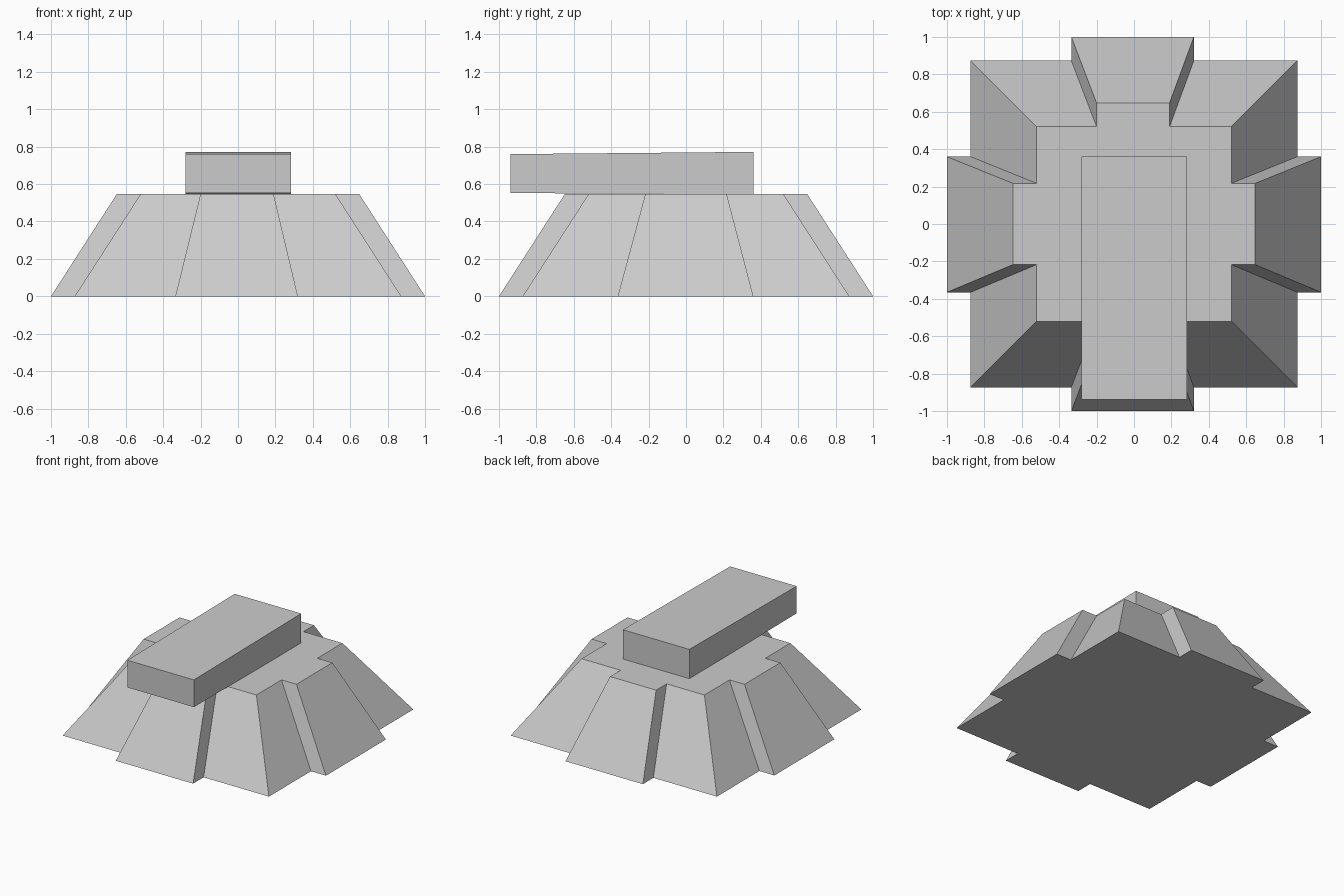
import bpy
import bmesh

cube = bpy.data.objects.get("Cube")
if cube:
    bpy.data.objects.remove(cube, do_unlink=True)

GREY = (0.6, 0.6, 0.6, 1.0)
stone = bpy.data.materials.new("plain grey")
stone.use_nodes = True
stone.diffuse_color = GREY
stone.node_tree.nodes["Principled BSDF"].inputs["Base Color"].default_value = GREY


def loft(name, lower, upper):
    """Solid between two matching closed outlines."""
    bm = bmesh.new()
    a = [bm.verts.new(p) for p in lower]
    b = [bm.verts.new(p) for p in upper]
    n = len(a)
    for i in range(n):
        j = (i + 1) % n
        bm.faces.new((a[i], a[j], b[j], b[i]))
    bm.faces.new(a[::-1])
    bm.faces.new(b)
    bmesh.ops.recalc_face_normals(bm, faces=bm.faces)
    mesh = bpy.data.meshes.new(name)
    bm.to_mesh(mesh)
    bm.free()
    mesh.materials.append(stone)
    obj = bpy.data.objects.new(name, mesh)
    bpy.context.collection.objects.link(obj)
    return obj


def buttressed_outline(wall, reach, x0, x1, y0, y1, z):
    """Square of half-width wall with a buttress standing out of each side."""
    front = [(-wall, -wall), (x0, -wall), (x0, -reach), (x1, -reach), (x1, -wall)]
    right = [(wall, -wall), (wall, y0), (reach, y0), (reach, y1), (wall, y1)]
    back = [(wall, wall), (x1, wall), (x1, reach), (x0, reach), (x0, wall)]
    left = [(-wall, wall), (-wall, y1), (-reach, y1), (-reach, y0), (-wall, y0)]
    return [(x, y, z) for x, y in front + right + back + left]


# Sloping base with four tapered buttresses
loft("buttressed_base",
     buttressed_outline(0.873, 1.0, -0.335, 0.32, -0.365, 0.36, 0.0),
     buttressed_outline(0.52, 0.647, -0.2, 0.19, -0.217, 0.217, 0.548))


# Long block on top, overhanging the front and slightly tapered
def block_outline(z_front, z_back):
    return [(-0.28, -0.938, z_front), (0.283, -0.938, z_front),
            (0.283, 0.36, z_back), (-0.28, 0.36, z_back)]


loft("top_block", block_outline(0.552, 0.546), block_outline(0.76, 0.772))
